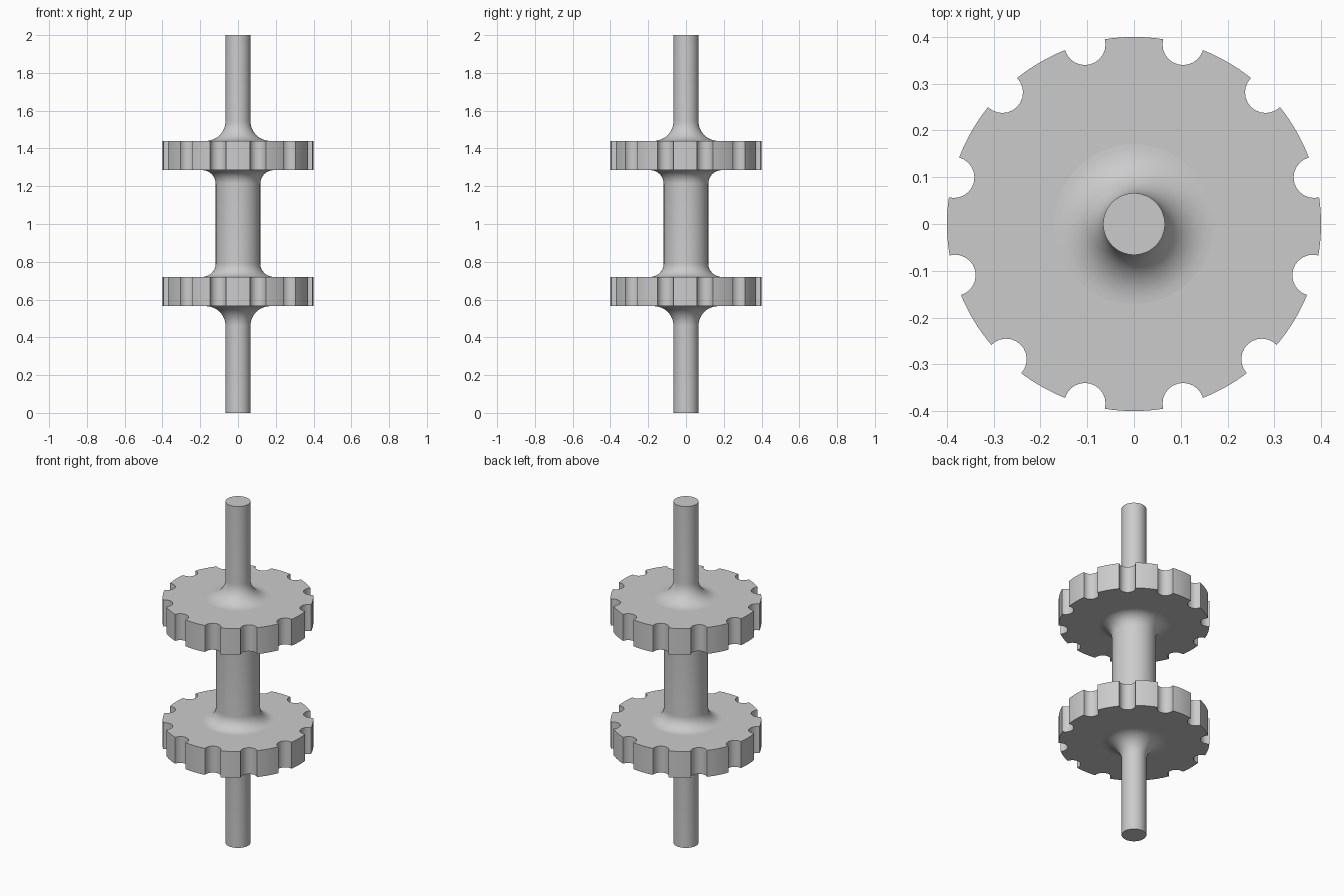
import bpy, bmesh, math
from math import sin, cos, radians, pi
from mathutils import Vector

cube = bpy.data.objects.get("Cube")
if cube:
    bpy.data.objects.remove(cube, do_unlink=True)

steel = bpy.data.materials.new("grey steel")
steel.use_nodes = True
GREY = (0.6, 0.6, 0.6, 1)
steel.diffuse_color = GREY
steel.node_tree.nodes["Principled BSDF"].inputs["Base Color"].default_value = GREY

SEGMENTS = 64
DISC_R, NOTCH_R, NOTCH_CENTRE = 0.4, 0.044, 0.398
SHAFT_R, SHAFT_FILLET = 0.066, 0.105
SPOOL_R, SPOOL_FILLET = 0.118, 0.072
LOW, HIGH = (0.565, 0.72), (1.285, 1.44)


def finish(bm, name):
    bmesh.ops.recalc_face_normals(bm, faces=bm.faces)
    mesh = bpy.data.meshes.new(name)
    bm.to_mesh(mesh)
    bm.free()
    mesh.materials.append(steel)
    obj = bpy.data.objects.new(name, mesh)
    bpy.context.collection.objects.link(obj)
    bpy.ops.object.select_all(action="DESELECT")
    obj.select_set(True)
    bpy.context.view_layer.objects.active = obj
    bpy.ops.object.shade_smooth_by_angle(angle=radians(30))


def circle(radius, z):
    return [Vector((radius * cos(2 * pi * i / SEGMENTS),
                    radius * sin(2 * pi * i / SEGMENTS), z)) for i in range(SEGMENTS)]


def revolve(name, profile, cap=False):
    """Turned part from (radius, z) points; cap closes the first ring."""
    bm = bmesh.new()
    rings = [[bm.verts.new(p) for p in circle(r, z)] for r, z in profile]
    for a, b in zip(rings, rings[1:]):
        for i in range(SEGMENTS):
            j = (i + 1) % SEGMENTS
            bm.faces.new((a[i], a[j], b[j], b[i]))
    if cap:
        bm.faces.new(rings[0])
    finish(bm, name)


def fillet(radius, size, face_z, side):
    """Quarter-round flaring from a shaft out to a disc face."""
    steps = 12
    return [(radius + size * (1 - cos(t)), face_z + side * size * (1 - sin(t)))
            for t in (pi / 2 * i / steps for i in range(steps + 1))]


def notched_outline():
    """Disc rim with round pockets, mirrored left to right."""
    half = [74.7, 45, 14.5, -16, -46.6, -74.7]
    angles = sorted([radians(a) for a in half] + [pi - radians(a) for a in half])
    # Angle at the disc centre and at the pocket centre of the pocket's lip
    c = NOTCH_CENTRE
    gap = math.acos((DISC_R**2 + c**2 - NOTCH_R**2) / (2 * DISC_R * c))
    lip = math.atan2(DISC_R * sin(gap), DISC_R * cos(gap) - c)
    points = []
    for k, a in enumerate(angles):
        for i in range(13):
            t = a - lip - (2 * pi - 2 * lip) * i / 12
            points.append((c * cos(a) + NOTCH_R * cos(t), c * sin(a) + NOTCH_R * sin(t)))
        following = angles[k + 1] if k + 1 < len(angles) else angles[0] + 2 * pi
        start, end = a + gap, following - gap
        for i in range(1, 8):
            t = start + (end - start) * i / 8
            points.append((DISC_R * cos(t), DISC_R * sin(t)))
    return points


def notched_disc(name, z_range, holes):
    bm = bmesh.new()
    rims = []
    for z, hole in zip(z_range, holes):
        edges = []
        for loop in ([Vector((x, y, z)) for x, y in notched_outline()], circle(hole, z)):
            verts = [bm.verts.new(p) for p in loop]
            edges += [bm.edges.new((verts[i - 1], verts[i])) for i in range(len(verts))]
            if len(rims) < 2 and loop[0].xy.length > 0.3:
                rims.append(verts)
        bmesh.ops.triangle_fill(bm, edges=edges, use_beauty=True, normal=(0, 0, 1))
    low, high = rims
    for i in range(len(low)):
        bm.faces.new((low[i - 1], low[i], high[i], high[i - 1]))
    finish(bm, name)


# Notched discs, open in the middle where the fillets land
outer_hole, inner_hole = SHAFT_R + SHAFT_FILLET, SPOOL_R + SPOOL_FILLET
notched_disc("lower_disc", LOW, (outer_hole, inner_hole))
notched_disc("upper_disc", HIGH, (inner_hole, outer_hole))

# End shafts and the thicker spool between the discs
revolve("lower_shaft", [(SHAFT_R, 0)] + fillet(SHAFT_R, SHAFT_FILLET, LOW[0], -1), cap=True)
revolve("upper_shaft", [(SHAFT_R, 2)] + fillet(SHAFT_R, SHAFT_FILLET, HIGH[1], 1), cap=True)
revolve("spool", fillet(SPOOL_R, SPOOL_FILLET, LOW[1], 1)[::-1]
        + fillet(SPOOL_R, SPOOL_FILLET, HIGH[0], -1))
